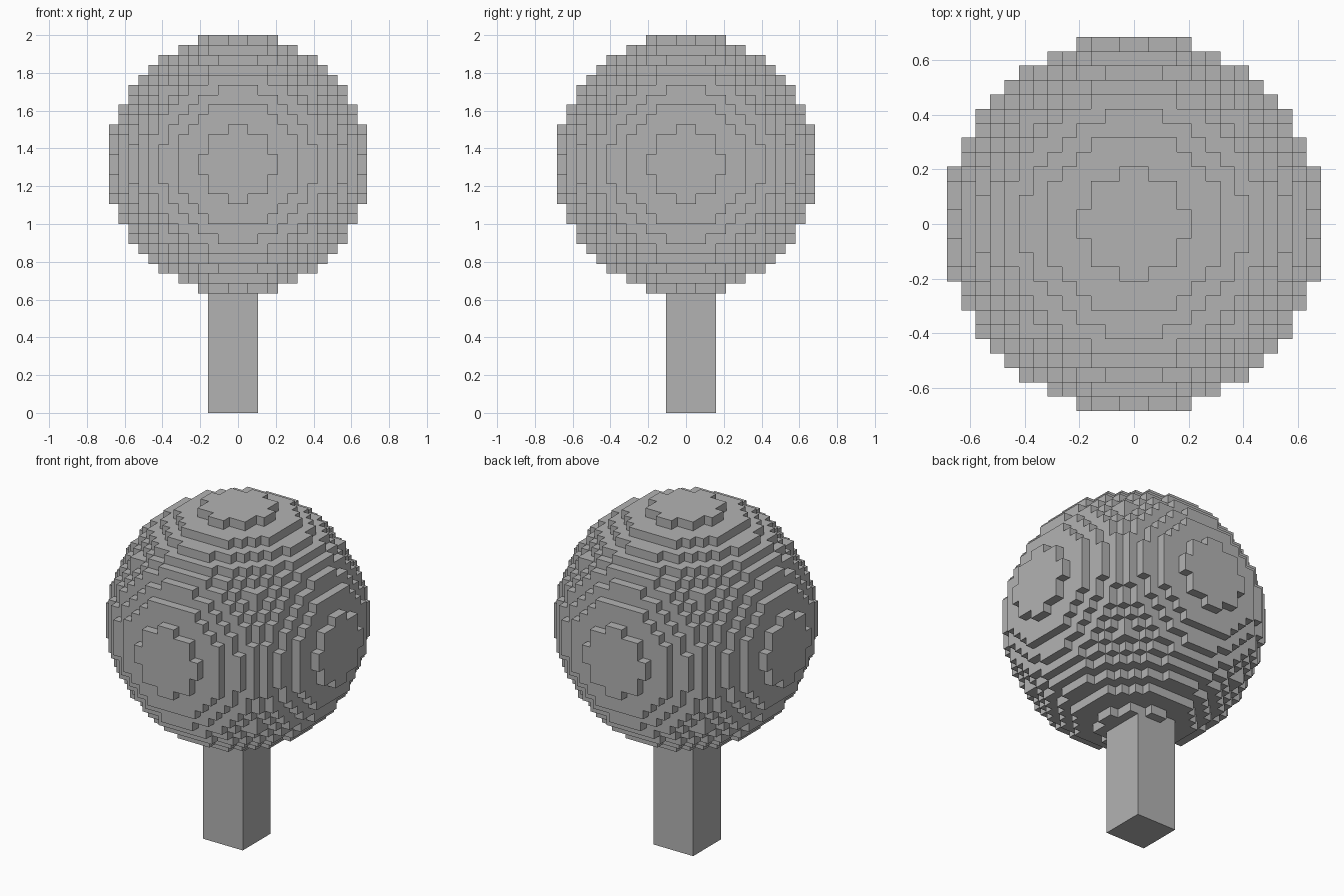
import bpy
import bmesh
from mathutils import Vector

cube = bpy.data.objects.get("Cube")
if cube:
    bpy.data.objects.remove(cube, do_unlink=True)

RADIUS = 13                 # crown radius in voxels
TRUNK = 12                  # trunk height in voxels
V = 2 / (TRUNK + 2 * RADIUS)  # voxel size

# One plain grey for the whole tree
grey = bpy.data.materials.new("plain grey")
grey.use_nodes = True
grey.diffuse_color = (0.45, 0.45, 0.45, 1)
grey.node_tree.nodes["Principled BSDF"].inputs["Base Color"].default_value = grey.diffuse_color


def make_object(name, bm):
    mesh = bpy.data.meshes.new(name)
    bmesh.ops.recalc_face_normals(bm, faces=bm.faces)
    bm.to_mesh(mesh)
    bm.free()
    mesh.materials.append(grey)
    obj = bpy.data.objects.new(name, mesh)
    bpy.context.collection.objects.link(obj)
    return obj


def inside(cell):
    return sum((c + 0.5) ** 2 for c in cell) <= RADIUS ** 2


# Crown: outer faces of every voxel whose centre lies in the sphere
bm = bmesh.new()
corners = {}


def corner(p):
    if p not in corners:
        corners[p] = bm.verts.new(Vector(p) * V)
    return corners[p]


span = range(-RADIUS, RADIUS)
for cell in ((x, y, z) for x in span for y in span for z in span):
    if not inside(cell):
        continue
    for axis in range(3):
        for side in (0, 1):
            neighbour = list(cell)
            neighbour[axis] += 2 * side - 1
            if inside(neighbour):
                continue
            loop = [(0, 0), (1, 0), (1, 1), (0, 1)]
            if not side:
                loop.reverse()
            quad = []
            for a, b in loop:
                p = list(cell)
                p[axis] += side
                p[(axis + 1) % 3] += a
                p[(axis + 2) % 3] += b
                quad.append(corner(tuple(p)))
            bm.faces.new(quad)
crown = make_object("crown", bm)
crown.location.z = (TRUNK + RADIUS) * V

# Trunk: square post, half a voxel off centre
bm = bmesh.new()
bmesh.ops.create_cube(bm, size=1)
bmesh.ops.scale(bm, vec=(5 * V, 5 * V, TRUNK * V), verts=bm.verts)
trunk = make_object("trunk", bm)
trunk.location = (-V / 2, V / 2, TRUNK * V / 2)
